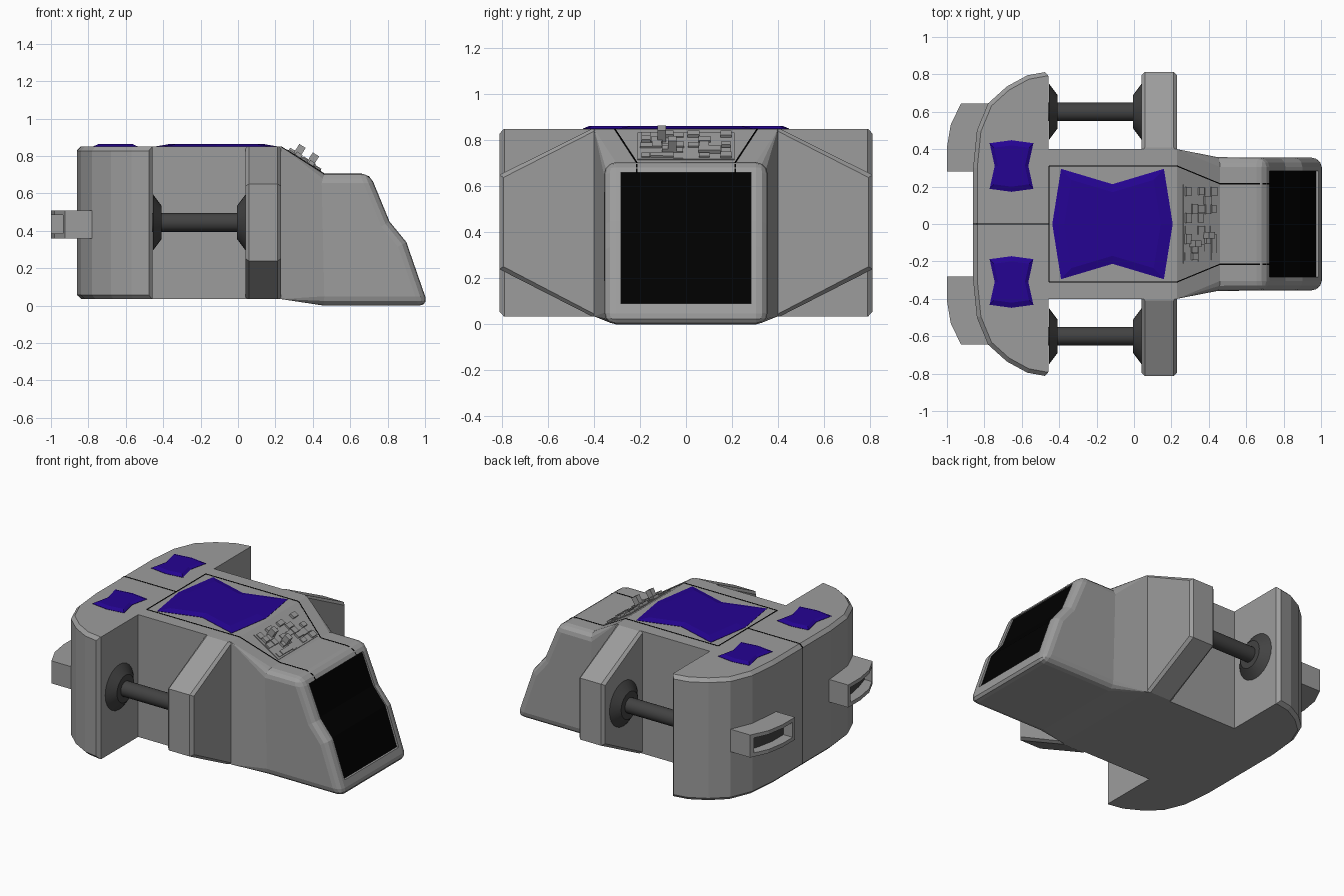
import bpy, bmesh, math, random
from mathutils import Vector, Matrix

if "Cube" in bpy.data.objects:
    bpy.data.objects.remove(bpy.data.objects["Cube"])

random.seed(4)


def material(name, rgb):
    m = bpy.data.materials.new(name)
    m.diffuse_color = (*rgb, 1)
    m.use_nodes = True
    m.node_tree.nodes["Principled BSDF"].inputs["Base Color"].default_value = m.diffuse_color
    return m


HULL = material("hull_grey", (0.335, 0.335, 0.335))
BLUE = material("blue", (0.018, 0.001, 0.29))
BLACK = material("black", (0.0, 0.0, 0.0))
DARK = material("dark_grey", (0.055, 0.055, 0.055))


def finish(name, bm, mat=HULL):
    bmesh.ops.recalc_face_normals(bm, faces=bm.faces)
    me = bpy.data.meshes.new(name)
    bm.to_mesh(me)
    bm.free()
    ob = bpy.data.objects.new(name, me)
    bpy.context.collection.objects.link(ob)
    me.materials.append(mat)
    return ob


def prism(points, vec):
    bm = bmesh.new()
    a = [bm.verts.new(p) for p in points]
    b = [bm.verts.new(Vector(p) + Vector(vec)) for p in points]
    bm.faces.new(a)
    bm.faces.new(b[::-1])
    for i in range(len(a)):
        bm.faces.new((a[i - 1], a[i], b[i], b[i - 1]))
    bmesh.ops.recalc_face_normals(bm, faces=bm.faces)
    return bm


def bevel(bm, test, width, seg=1):
    edges = [e for e in bm.edges if test(e)]
    bmesh.ops.bevel(bm, geom=edges, offset=width, segments=seg, profile=0.5, affect='EDGES')


def cut(ob, cutter_bm):
    cutter = finish("cutter", cutter_bm)
    cutter.hide_render = True
    mod = ob.modifiers.new("recess", 'BOOLEAN')
    mod.object, mod.operation, mod.solver = cutter, 'DIFFERENCE', 'EXACT'
    bpy.context.view_layer.objects.active = ob
    bpy.ops.object.modifier_apply(modifier=mod.name)
    bpy.data.objects.remove(cutter)


# central body
finish("body", prism([(-0.5, -0.4, 0.035), (0.23, -0.4, 0.035), (0.23, -0.4, 0.85), (-0.5, -0.4, 0.85)], (0, 0.8, 0)))

# tapered nose: lofted rectangular sections, rounded long edges
bm = bmesh.new()
rings = []
for xt, zt, xb, zb, w in [(0.23, 0.85, 0.23, 0.035, 0.40), (0.46, 0.705, 0.46, 0, 0.355),
                          (0.705, 0.705, 0.705, 0, 0.355), (0.81, 0.45, 0.81, 0, 0.355),
                          (0.90, 0.34, 0.90, 0, 0.355), (1.018, 0.0, None, 0, 0.355)]:
    top = [bm.verts.new((xt, s * w, zt)) for s in (-1, 1)]
    bot = top if xb is None else [bm.verts.new((xb, s * w, zb)) for s in (-1, 1)]
    rings.append((top[0], top[1], bot[1], bot[0]))
bm.faces.new(rings[0])
for a, b in zip(rings, rings[1:]):
    for i in range(4):
        loop = list(dict.fromkeys([a[i], a[(i + 1) % 4], b[(i + 1) % 4], b[i]]))
        if len(loop) > 2:
            bm.faces.new(loop)
bmesh.ops.recalc_face_normals(bm, faces=bm.faces)
bmesh.ops.dissolve_limit(bm, angle_limit=0.02, verts=bm.verts, edges=bm.edges)
bevel(bm, lambda e: e.calc_face_angle(0) > math.radians(36) and max(v.co.x for v in e.verts) > 0.24, 0.05, 3)
for v in bm.verts:
    if v.co.x < 0.25:
        v.co = (0.23, math.copysign(0.4, v.co.y), 0.85 if v.co.z > 0.4 else 0.035)
bmesh.ops.remove_doubles(bm, verts=bm.verts, dist=1e-4)
nose = finish("nose", bm)

# dark windscreen recessed in the front slope
chain = [(0.711, 0.66), (0.795, 0.453), (0.885, 0.342), (0.97, 0.09)]


def slab(w, dx):
    return prism([(x, -w, z) for x, z in chain] + [(x + dx, -w, z) for x, z in reversed(chain)], (0, 2 * w, 0))


cut(nose, slab(0.284, 0.3))
finish("windscreen", slab(0.283, -0.02), BLACK).location.x = 0.003

# rounded rear block
half = [(-0.86, 0.30), (-0.84, 0.50), (-0.78, 0.645), (-0.68, 0.735), (-0.57, 0.795), (-0.477, 0.812), (-0.456, 0.79)]
outline = [(x, y, 0.035) for x, y in half] + [(x, -y, 0.035) for x, y in reversed(half)]
bm = prism(outline, (0, 0, 0.815))
bevel(bm, lambda e: abs(e.verts[0].co.z - e.verts[1].co.z) < 1e-4
      and min(v.co.x for v in e.verts) < -0.5, 0.022)
finish("rear_block", bm)

for s, side in ((-1, "right"), (1, "left")):
    # angular side fin
    bm = prism([(0.04, s * 0.38, 0.85), (0.04, s * 0.41, 0.85), (0.04, s * 0.812, 0.65), (0.04, s * 0.812, 0.24),
                (0.04, s * 0.41, 0.035), (0.04, s * 0.38, 0.035)], (0.19, 0, 0))
    bevel(bm, lambda e: abs(e.verts[0].co.x - e.verts[1].co.x) < 1e-4
          and max(abs(v.co.y) for v in e.verts) > 0.5, 0.018)
    finish("fin_" + side, bm)

    # connecting rod with flared ends
    bm = bmesh.new()
    turn = Matrix.Translation((-0.207, s * 0.6, 0.445)) @ Matrix.Rotation(math.pi / 2, 4, 'Y')
    bmesh.ops.create_cone(bm, cap_ends=True, segments=24, radius1=0.05, radius2=0.05, depth=0.5, matrix=turn)
    for d in (-1, 1):
        r1, r2 = (0.15, 0.09) if d < 0 else (0.09, 0.15)
        bmesh.ops.create_cone(bm, cap_ends=True, segments=24, radius1=r1, radius2=r2, depth=0.045,
                              matrix=Matrix.Translation((d * 0.225, 0, 0)) @ turn)
    for f in bm.faces:
        f.smooth = len(f.verts) == 4
    for e in bm.edges:
        e.smooth = e.calc_face_angle(0) < 0.6
    finish("rod_" + side, bm, DARK)

    # hollow curved rear vent
    plan = [(-0.77, 0.28), (-1.0, 0.28), (-1.0, 0.41), (-0.98, 0.53), (-0.925, 0.645), (-0.77, 0.645)]
    vent = finish("vent_" + side, prism([(x, s * y, 0.36) for x, y in plan], (0, 0, 0.15)))
    hole = [(-1.1, 0.305), (-0.93, 0.305), (-0.93, 0.42), (-0.91, 0.52), (-0.88, 0.622), (-1.1, 0.622)]
    cut(vent, prism([(x, s * y, 0.385) for x, y in hole], (0, 0, 0.1)))
    back = [(x - 0.002, s * y, 0.385) for x, y in hole[1:5]]
    back += [(x + 0.01, y, z) for x, y, z in reversed(back)]
    finish("vent_inside_" + side, prism(back, (0, 0, 0.1)), DARK)


# blue notched roof panels with sloping rims
def panel(name, cx, cy, length, end, width, notch, turned=False):
    q = [(-length, width), (0, notch), (length, width), (end, 0),
         (length, -width), (0, -notch), (-length, -width), (-end, 0)]
    if turned:
        q = [(-y, x) for x, y in q]
    bm = bmesh.new()
    low, rim, mid = [[bm.verts.new((cx + x * k, cy + y * k, z)) for x, y in q]
                     for k, z in ((1, 0.84), (1, 0.852), (0.8, 0.863))]
    n = len(q)
    for a, b in ((low, rim), (rim, mid)):
        for i in range(n):
            j = (i + 1) % n
            bm.faces.new((a[i], a[j], b[j], b[i]))
    bm.faces.new(mid)
    bm.faces.new(low[::-1])
    finish(name, bm, BLUE)


panel("roof_panel", -0.115, 0, 0.275, 0.322, 0.295, 0.213)
for s, side in ((-1, "right"), (1, "left")):
    panel("rear_panel_" + side, -0.655, s * 0.31, 0.122, 0.138, 0.117, 0.09, True)


# thin dark seams
def seams(name, paths):
    bm = bmesh.new()
    for path in paths:
        for a, b in zip(path, path[1:]):
            a, b = Vector(a), Vector(b)
            d = b - a
            m = Matrix.Translation((a + b) / 2) @ d.to_track_quat('X', 'Z').to_matrix().to_4x4()
            bmesh.ops.create_cube(bm, size=1, matrix=m @ Matrix.Diagonal((d.length, 0.006, 0.004, 1)))
    finish(name, bm, BLACK)


seams("panel_seams", [[(-0.455, s * 0.31, 0.85), (0.23, s * 0.31, 0.85), (0.46, s * 0.215, 0.705),
                       (0.657, s * 0.215, 0.705), (0.70, s * 0.215, 0.69), (0.722, s * 0.215, 0.66)]
                      for s in (-1, 1)] +
      [[(-0.455, -0.31, 0.85), (-0.455, 0.31, 0.85)],
       [(-0.455, 0, 0.85), (-0.84, 0, 0.85), (-0.86, 0, 0.83), (-0.86, 0, 0.055)]])

# raised machinery blocks on the sloped hood
bm = bmesh.new()
slope = Matrix.Translation((0.353, 0, 0.773)) @ Matrix.Rotation(math.atan2(0.145, 0.23), 4, 'Y')


def block(x, y, sx, sy, h):
    bmesh.ops.create_cube(bm, size=1, matrix=slope @ Matrix.Translation((x, y, h / 2))
                          @ Matrix.Diagonal((sx, sy, h, 1)))


block(0, 0, 0.215, 0.42, 0.005)
for i in range(5):
    for j in range(8):
        if random.random() < 0.62:
            block(-0.082 + i * 0.041, math.copysign(0.033 + j % 4 * 0.047, j - 3.5), random.uniform(0.03, 0.044),
                  random.uniform(0.036, 0.054), random.uniform(0.008, 0.024))
for x, y in ((-0.05, -0.105), (0.035, -0.06)):
    block(x, y, 0.04, 0.036, 0.064)
finish("hood_machinery", bm)
